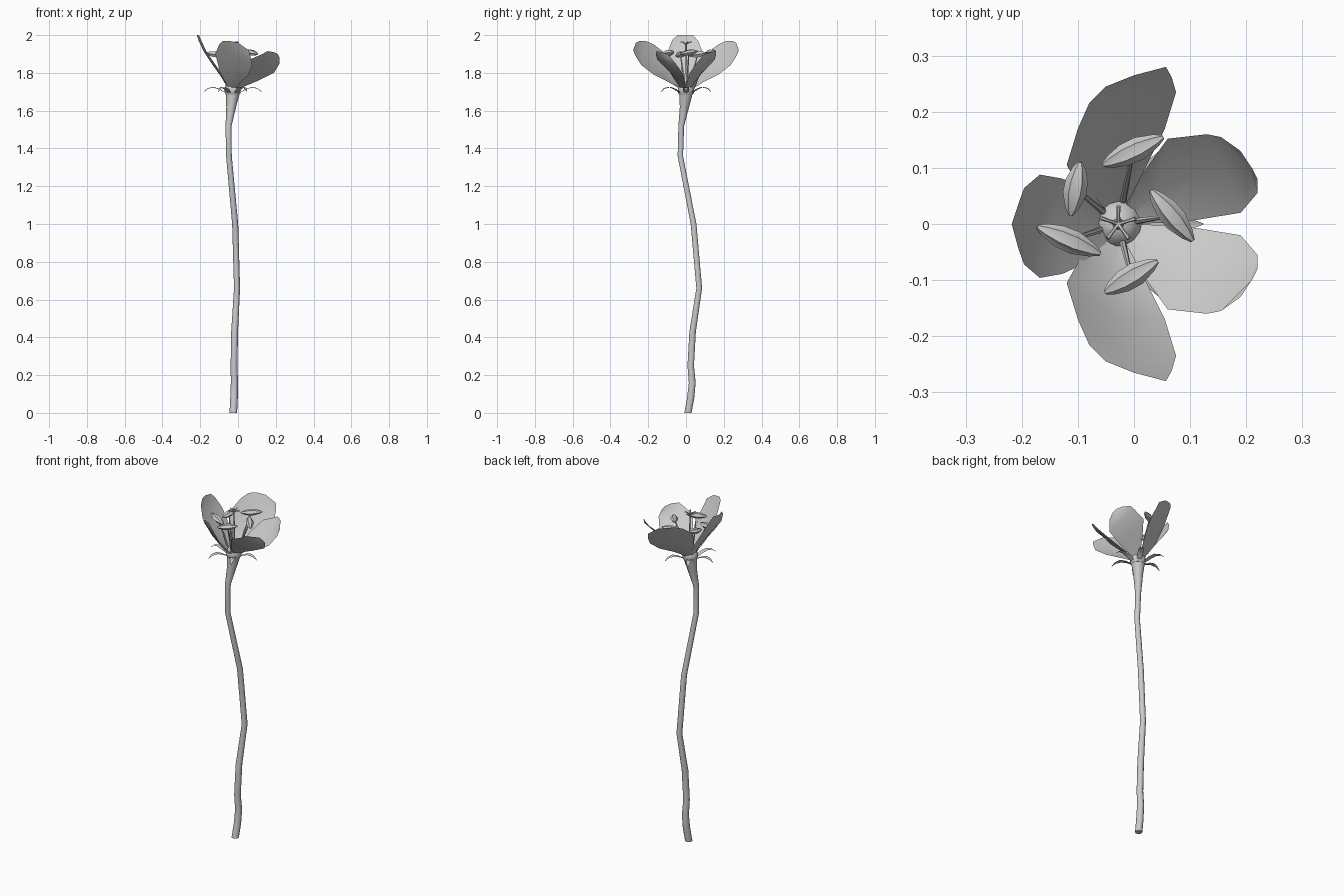
import bpy, math
from mathutils import Vector

if "Cube" in bpy.data.objects:
    bpy.data.objects.remove(bpy.data.objects["Cube"])

CX = -0.028  # flower axis
TAU = math.tau


def make(name, verts, faces, angle=50):
    me = bpy.data.meshes.new(name)
    me.from_pydata([tuple(v) for v in verts], [], faces)
    me.update()
    ob = bpy.data.objects.new(name, me)
    bpy.context.collection.objects.link(ob)
    bpy.ops.object.select_all(action='DESELECT')
    ob.select_set(True)
    bpy.context.view_layer.objects.active = ob
    bpy.ops.object.shade_smooth_by_angle(angle=math.radians(angle))
    return ob


def tube(name, pts, radii, sides=10, lobe=0.0, axis=None, flat=1.0):
    """Loft rings along a path; lobe alternates the radius for ridges."""
    pts = [Vector(p) for p in pts]
    axis = (Vector(axis) if axis else pts[-1] - pts[0]).normalized()
    ref = Vector((0, 1, 0)) if abs(axis.z) > 0.7 else Vector((0, 0, 1))
    u = ref.cross(axis).normalized()
    v = axis.cross(u)
    verts, faces = [], []
    for p, r in zip(pts, radii):
        for i in range(sides):
            a = TAU * i / sides
            k = r * (1 - lobe * (i % 2))
            verts.append(p + u * k * math.cos(a) + v * k * flat * math.sin(a))
    for j in range(len(pts) - 1):
        for i in range(sides):
            n = (i + 1) % sides
            faces.append((j * sides + i, j * sides + n,
                          (j + 1) * sides + n, (j + 1) * sides + i))
    faces.append(tuple(reversed(range(sides))))
    faces.append(tuple(range(len(verts) - sides, len(verts))))
    return make(name, verts, faces)


def sheet(name, rows, mirror=False):
    """Thin surface through rows of points (equal count per row)."""
    s = -1 if mirror else 1
    n = len(rows[0])
    verts = [(x, s * y, z) for row in rows for x, y, z in row]
    faces = []
    for j in range(len(rows) - 1):
        for i in range(n - 1):
            f = (j * n + i, j * n + i + 1, (j + 1) * n + i + 1, (j + 1) * n + i)
            faces.append(f[::-1] if mirror else f)
    return make(name, verts, faces, 60)


# Stem: x, y, z, radius
stem = [(-.025, .01, 0, .02), (-.021, .025, .08, .02), (-.019, .033, .16, .019),
        (-.021, .025, .25, .018), (-.018, .035, .43, .018), (-.005, .07, .66, .016),
        (-.015, .04, 1.0, .016), (-.048, -.03, 1.36, .015), (-.05, -.025, 1.52, .016),
        (-.036, -.008, 1.62, .026), (CX, 0, 1.69, .037)]
tube("stem", [p[:3] for p in stem], [p[3] for p in stem], axis=(0, 0, 1))

# Flower base: collar and domed ovary
dome = [(1.685, .036), (1.695, .042), (1.715, .043), (1.73, .037), (1.745, .022), (1.75, .008)]
tube("flower_base", [(CX, 0, z) for z, r in dome], [r for z, r in dome], 16)

# Back petal
back = [(-.05, .016, 1.71), (-.09, .062, 1.78), (-.14, .085, 1.85),
        (-.18, .092, 1.91), (-.208, .068, 1.97), (-.218, .04, 2.0)]
sheet("petal_left", [[(x + .012, -w - .004, z + .005 * (z < 1.98)), (x, 0, z), (x + .012, w - .004, z)]
                     for x, w, z in back])

# Side petals, mirrored front to back
side = [[(-.045, .018, 1.71), (-.03, .025, 1.71), (-.015, .02, 1.71)],
        [(-.095, .06, 1.80), (-.035, .095, 1.77), (.015, .09, 1.75)],
        [(-.12, .105, 1.90), (-.035, .165, 1.85), (.055, .17, 1.79)],
        [(-.10, .17, 1.95), (-.015, .225, 1.90), (.075, .235, 1.84)],
        [(-.08, .215, 1.97), (-.01, .253, 1.94), (.067, .262, 1.88)],
        [(-.05, .245, 1.97), (0, .265, 1.96), (.057, .28, 1.92)]]

# Right petals, lower and more open
right = [[(-.01, 0, 1.71), (-.01, .015, 1.71), (-.02, .025, 1.71)],
         [(.05, .002, 1.735), (.04, .055, 1.765), (.015, .09, 1.81)],
         [(.11, .007, 1.76), (.10, .08, 1.80), (.06, .152, 1.87)],
         [(.19, .02, 1.80), (.17, .08, 1.84), (.13, .16, 1.90)],
         [(.22, .055, 1.85), (.205, .10, 1.875), (.155, .155, 1.915)],
         [(.22, .08, 1.88), (.21, .10, 1.90), (.19, .13, 1.91)]]
for m, tag in ((False, "rear"), (True, "front")):
    sheet("petal_side_" + tag, side, m)
    sheet("petal_right_" + tag, right, m)

# Sepals: narrow curled strips below the petals
curl = [(.035, 1.695, .012), (.07, 1.715, .016), (.10, 1.725, .014), (.13, 1.72, .009), (.152, 1.703, .001)]
for k in range(6):
    c, s = math.cos(TAU * k / 6), math.sin(TAU * k / 6)
    sheet("sepal_%d" % (k + 1),
          [[(CX + r * c - t * s, r * s + t * c, z + dz) for t, dz in ((w, 0), (0, -.003), (-w, 0))]
           for r, z, w in curl])

# Stamens: anther ends in plan, with height at each end
anthers = [((-.055, .105, 1.90), (.052, .155, 1.915)),
           ((.03, .06, 1.915), (.105, -.03, 1.90)),
           ((-.052, -.122, 1.90), (.042, -.066, 1.91)),
           ((-.172, -.005, 1.905), (-.06, -.053, 1.89)),
           ((-.096, .11, 1.905), (-.113, .015, 1.89))]
profile = [(0, .004), (.12, .012), (.35, .02), (.6, .021), (.87, .012), (1, .004)]
for k, (a, b) in enumerate(anthers):
    a, b = Vector(a), Vector(b)
    tube("anther_%d" % (k + 1), [a.lerp(b, t) for t, r in profile],
         [r for t, r in profile], 12, lobe=.22, flat=.8)
    mid = (a + b) / 2
    d = Vector((mid.x - CX, mid.y, 0))
    root = Vector((CX, 0, 1.715)) + d * .3
    bend = root.lerp(mid, .5) - d * .06
    tube("filament_%d" % (k + 1), [root, bend, mid], [.006, .005, .003], 6)

# Pistil: style and star-shaped stigma
tube("style", [(CX, 0, 1.73), (CX, 0, 1.80), (CX, 0, 1.955)], [.012, .006, .005], 8)
for k in range(5):
    a = TAU * k / 5 + .3
    d = Vector((math.cos(a), math.sin(a), 0))
    o = Vector((CX, 0, 1.95))
    tube("stigma_%d" % (k + 1), [o, o + d * .018 + Vector((0, 0, .012)), o + d * .032 + Vector((0, 0, .014))],
         [.004, .003, .004], 6)
